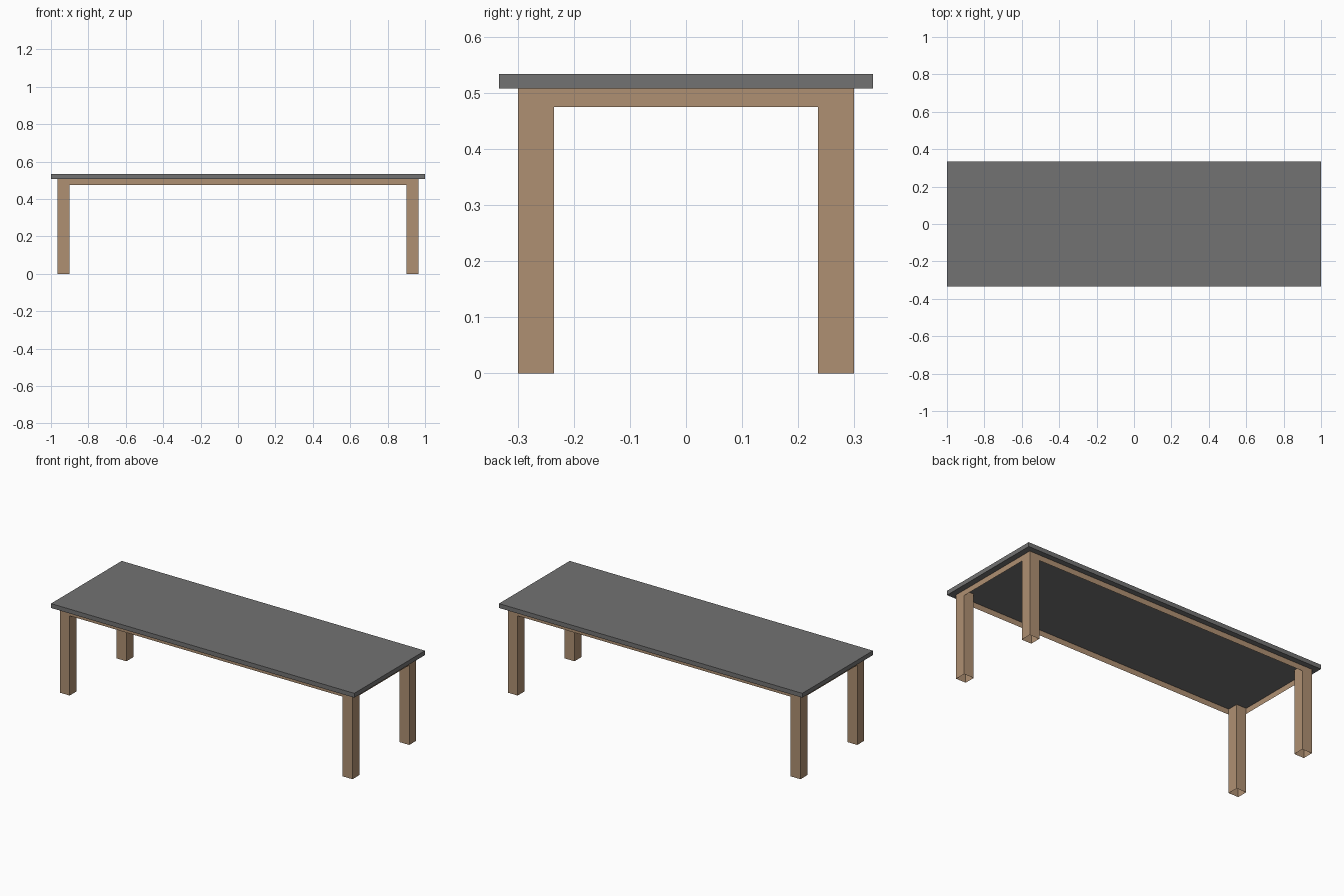
import bpy, bmesh

if "Cube" in bpy.data.objects:
    bpy.data.objects.remove(bpy.data.objects["Cube"])

def material(name, color):
    m = bpy.data.materials.new(name)
    m.diffuse_color = (*color, 1)
    m.use_nodes = True
    m.node_tree.nodes["Principled BSDF"].inputs["Base Color"].default_value = m.diffuse_color
    return m

slate = material("dark grey", (0.17, 0.17, 0.17))
wood = material("light wood", (0.43, 0.28, 0.17))

def box(name, lo, hi, mat, open_ends=False):
    """Axis-aligned box; open_ends leaves off the top and bottom."""
    bm = bmesh.new()
    bmesh.ops.create_cube(bm, size=1)
    for v in bm.verts:
        v.co = [(lo[i] + hi[i]) / 2 + v.co[i] * (hi[i] - lo[i]) for i in range(3)]
    if open_ends:
        caps = [f for f in bm.faces if abs(f.normal.z) > 0.5]
        bmesh.ops.delete(bm, geom=caps, context='FACES_ONLY')
    me = bpy.data.meshes.new(name)
    bm.to_mesh(me)
    bm.free()
    me.materials.append(mat)
    ob = bpy.data.objects.new(name, me)
    bpy.context.collection.objects.link(ob)

X, Y, LEG = 0.965, 0.3, 0.065   # outer frame half sizes, leg width
Z0, Z1, Z2 = 0.475, 0.508, 0.534  # apron bottom, slab bottom, slab top

# table top slab
box("table_top", (-1, -0.333, Z1), (1, 0.333, Z2), slate)

# hollow legs at the corners
for sx, nx in ((-1, "left"), (1, "right")):
    for sy, ny in ((-1, "front"), (1, "back")):
        xs = sorted((sx * X, sx * (X - LEG)))
        ys = sorted((sy * Y, sy * (Y - LEG)))
        box(f"{ny}_{nx}_leg", (xs[0], ys[0], 0), (xs[1], ys[1], Z1), wood, True)

# thin apron panels flush with the outside of the legs
def panel(name, a, b):
    me = bpy.data.meshes.new(name)
    me.from_pydata([(*a, Z0), (*b, Z0), (*b, Z1), (*a, Z1)], [], [(0, 1, 2, 3)])
    me.materials.append(wood)
    bpy.context.collection.objects.link(bpy.data.objects.new(name, me))

xi, yi = X - LEG, Y - LEG
panel("front_apron", (-xi, -Y), (xi, -Y))
panel("right_apron", (X, -yi), (X, yi))
panel("back_apron", (xi, Y), (-xi, Y))
panel("left_apron", (-X, yi), (-X, -yi))
